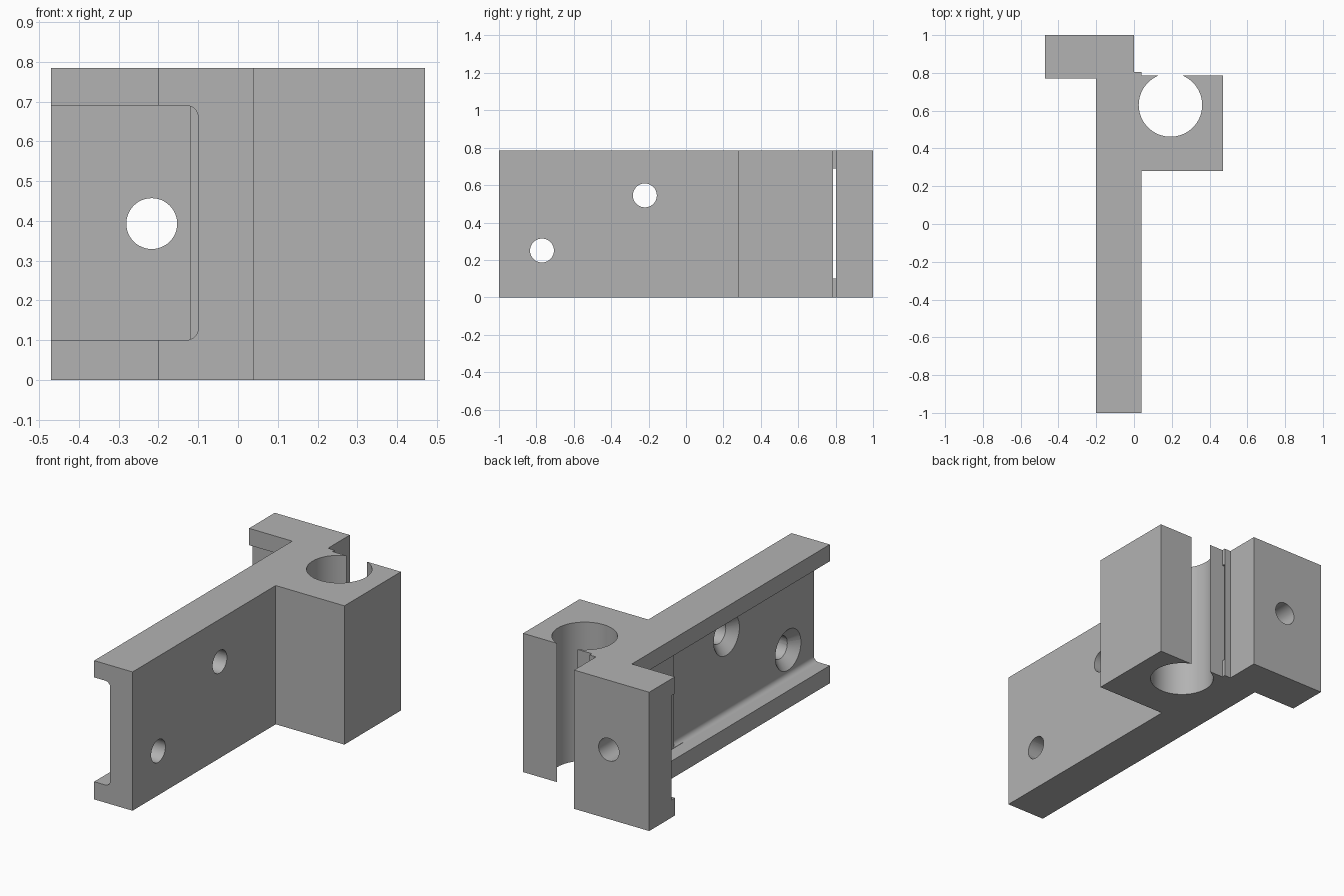
import bpy, bmesh, math
from mathutils import Matrix, Vector

default = bpy.data.objects.get("Cube")
if default:
    bpy.data.objects.remove(default, do_unlink=True)

H = 0.785               # bracket height
LOW, HIGH = 0.1, 0.69   # channel limits

grey = bpy.data.materials.new("plain grey")
grey.use_nodes = True
colour = (0.448, 0.448, 0.448, 1)
grey.diffuse_color = colour
grey.node_tree.nodes["Principled BSDF"].inputs["Base Color"].default_value = colour


def finish(name, bm):
    bmesh.ops.recalc_face_normals(bm, faces=bm.faces)
    mesh = bpy.data.meshes.new(name)
    bm.to_mesh(mesh)
    bm.free()
    mesh.materials.append(grey)
    obj = bpy.data.objects.new(name, mesh)
    bpy.context.collection.objects.link(obj)
    return obj


def prism(name, points, offset):
    bm = bmesh.new()
    face = bm.faces.new([bm.verts.new(p) for p in points])
    ext = bmesh.ops.extrude_face_region(bm, geom=[face])
    verts = [v for v in ext["geom"] if isinstance(v, bmesh.types.BMVert)]
    bmesh.ops.translate(bm, verts=verts, vec=offset)
    return finish(name, bm)


def box(name, x0, x1, y0, y1, z0, z1):
    pts = [(x0, y0, z0), (x1, y0, z0), (x1, y1, z0), (x0, y1, z0)]
    return prism(name, pts, (0, 0, z1 - z0))


def cone(name, start, end, r1, r2):
    a, b = Vector(start), Vector(end)
    bm = bmesh.new()
    turn = (b - a).to_track_quat("Z", "Y").to_matrix().to_4x4()
    bmesh.ops.create_cone(bm, cap_ends=True, segments=48, radius1=r1, radius2=r2,
                          depth=(b - a).length,
                          matrix=Matrix.Translation((a + b) / 2) @ turn)
    return finish(name, bm)


def arc(cx, cy, r, a0, a1, n):
    angles = [math.radians(a0 + (a1 - a0) * i / n) for i in range(n + 1)]
    return [(cx + r * math.cos(a), cy + r * math.sin(a)) for a in angles]


# Body: plate, back flange and open rod clamp as one outline
outline = [(-0.2, -1), (0.04, -1), (0.04, 0.28), (0.47, 0.28), (0.47, 0.785)]
gap = math.degrees(math.asin(0.155 / 0.168))
outline += arc(0.193, 0.63, 0.168, gap, -180 - gap, 56)
outline += [(0.04, 0.785), (0.04, 0.805), (0, 0.805), (0, 1),
            (-0.47, 1), (-0.47, 0.77), (-0.2, 0.77)]
body = prism("clamp_bracket", [(x, y, 0) for x, y in outline], (0, 0, H))

# Long channel with rounded inner corners
R = 0.03
section = [(-0.6, LOW)] + arc(-0.1 - R, LOW + R, R, -90, 0, 8)
section += arc(-0.1 - R, HIGH - R, R, 0, 90, 8) + [(-0.6, HIGH)]
cutters = [prism("channel_cutter", [(x, -1.1, z) for x, z in section], (0, 1.38, 0))]

# Shallower pocket beside the clamp, and the slot in front of the flange
cutters.append(box("pocket_cutter", -0.6, -0.12, 0.2, 0.803, LOW, HIGH))
cutters.append(box("slot_cutter", -0.6, 0.06, 0.785, 0.803, LOW, HIGH))

# Countersunk screw holes through the plate
for y, z in [(-0.77, 0.25), (-0.22, 0.545)]:
    cutters.append(cone("hole_cutter", (-0.3, y, z), (0.1, y, z), 0.064, 0.064))
    cutters.append(cone("countersink_cutter", (-0.11, y, z), (-0.05, y, z), 0.125, 0.064))

# Flange hole
cutters.append(cone("flange_hole_cutter", (-0.217, 0.7, 0.393), (-0.217, 1.1, 0.393),
                    0.064, 0.064))

bpy.ops.object.select_all(action="DESELECT")
bpy.context.view_layer.objects.active = body
body.select_set(True)
for cutter in cutters:
    cutter.hide_render = True
    mod = body.modifiers.new("cut", "BOOLEAN")
    mod.operation = "DIFFERENCE"
    mod.solver = "EXACT"
    mod.object = cutter
    bpy.ops.object.modifier_apply(modifier=mod.name)
    bpy.data.objects.remove(cutter, do_unlink=True)

bpy.ops.object.shade_smooth_by_angle(angle=math.radians(30))
